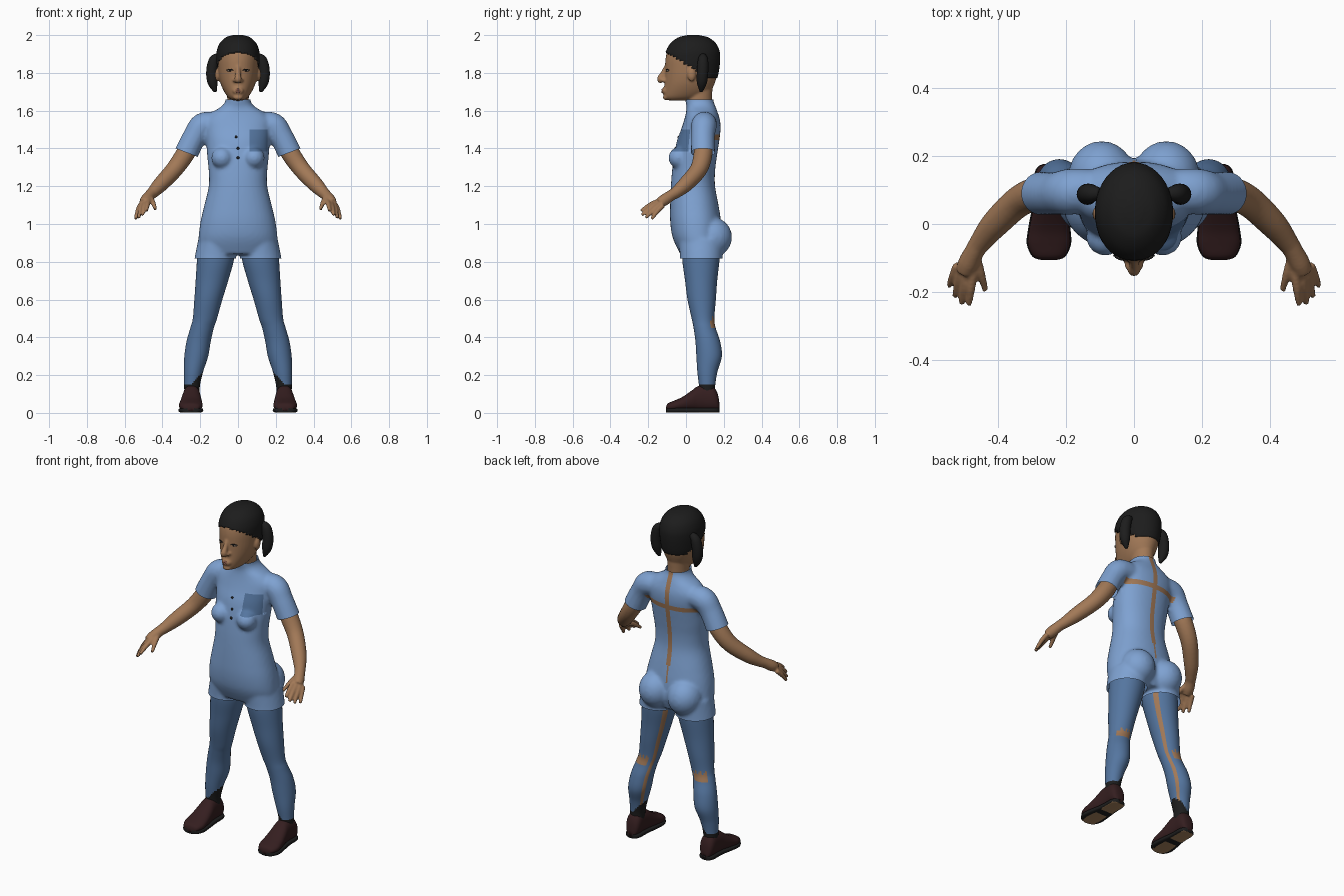
import bpy, bmesh, math
from mathutils import Vector, Matrix

if "Cube" in bpy.data.objects:
    bpy.data.objects.remove(bpy.data.objects["Cube"])


def material(name, rgb):
    m = bpy.data.materials.new(name)
    m.use_nodes = True
    m.diffuse_color = (*rgb, 1)
    for node in m.node_tree.nodes:
        if node.type == 'BSDF_PRINCIPLED':
            node.inputs["Base Color"].default_value = (*rgb, 1)
    return m


skin = material("skin brown", (.36, .19, .095))
light_blue = material("light blue cloth", (.21, .36, .64))
denim = material("dark blue cloth", (.09, .18, .35))
black = material("soft black", (.012, .012, .012))
maroon = material("dark maroon leather", (.035, .013, .014))
tan = material("tan sole", (.4, .23, .11))
lip = material("lip", (.27, .11, .075))
white = material("eye white", (.5, .42, .36))


def spline(rows, n):
    """Smooth rows of numbers, n steps between neighbours."""
    out = []
    for i in range(len(rows) - 1):
        a, b, c, d = (rows[max(i - 1, 0)], rows[i], rows[i + 1], rows[min(i + 2, len(rows) - 1)])
        for k in range(n):
            t = k / n
            out.append([q + .5 * t * (r - p + t * (2 * p - 5 * q + 4 * r - s + t * (3 * (q - r) + s - p)))
                        for p, q, r, s in zip(a, b, c, d)])
    return out + [list(rows[-1])]


def loft(bm, rings, sides=40, power=2.0):
    """Skin rings given as centre, half width vector, half depth vector."""
    def bend(v):
        return math.copysign(abs(v) ** (2 / power), v)
    loops = []
    for c, u, v in rings:
        angles = [2 * math.pi * i / sides for i in range(sides)]
        loops.append([bm.verts.new(c + u * bend(math.cos(a)) + v * bend(math.sin(a))) for a in angles])
    for a, b in zip(loops, loops[1:]):
        for i in range(sides):
            j = (i + 1) % sides
            bm.faces.new((a[i], a[j], b[j], b[i]))
    bm.faces.new(loops[0])
    bm.faces.new(loops[-1])


def stack(bm, rows, side=1, n=5, power=2.0):
    """Horizontal rings from rows of z, centre x, half width, front y, back y."""
    loft(bm, [(Vector((side * x, (f + b) / 2, z)), Vector((w, 0, 0)), Vector((0, (b - f) / 2, 0)))
              for z, x, w, f, b in spline(rows, n)], power=power)


def tube(bm, rows, side=1, n=5, sides=20):
    """Round limb through rows of x, y, z, radius."""
    rows = spline(rows, n)
    pts = [Vector((side * r[0], r[1], r[2])) for r in rows]
    span = pts[-1] - pts[0]
    axis = min(range(3), key=lambda i: abs(span[i]))
    ref = Vector([float(i == axis) for i in range(3)])
    rings = []
    for i, p in enumerate(pts):
        t = (pts[min(i + 1, len(pts) - 1)] - pts[max(i - 1, 0)]).normalized()
        u = t.cross(ref).normalized()
        rings.append((p, u * rows[i][3], t.cross(u) * rows[i][3]))
    loft(bm, rings, sides)


def ball(bm, centre, radii):
    bmesh.ops.create_uvsphere(bm, u_segments=24, v_segments=14, radius=1,
                              matrix=Matrix.Translation(centre) @ Matrix.Diagonal((*radii, 1)))


def fuse(bm, voxel, rounds):
    """Melt overlapping closed pieces into one smooth skin."""
    bmesh.ops.recalc_face_normals(bm, faces=bm.faces[:])
    me = bpy.data.meshes.new("fusing")
    bm.to_mesh(me)
    bm.free()
    ob = bpy.data.objects.new("fusing", me)
    bpy.context.scene.collection.objects.link(ob)
    mod = ob.modifiers.new("melt", 'REMESH')
    mod.mode = 'VOXEL'
    mod.voxel_size = voxel
    mod = ob.modifiers.new("relax", 'SMOOTH')
    mod.factor, mod.iterations = .5, rounds
    done = bpy.data.meshes.new_from_object(ob.evaluated_get(bpy.context.evaluated_depsgraph_get()))
    out = bmesh.new()
    out.from_mesh(done)
    bpy.data.objects.remove(ob)
    bpy.data.meshes.remove(me)
    bpy.data.meshes.remove(done)
    return out


def cut(bm, point, normal, test, clear=False):
    """Slice the faces that pass the test, optionally dropping the far side."""
    faces = [f for f in bm.faces if test(f.calc_center_median())]
    geom = set(faces)
    for f in faces:
        geom.update(f.edges)
        geom.update(f.verts)
    bmesh.ops.bisect_plane(bm, geom=list(geom), plane_co=point, plane_no=normal, clear_outer=clear)


def finish(name, bm, mats, rule=None):
    bmesh.ops.recalc_face_normals(bm, faces=bm.faces[:])
    bm.normal_update()
    if rule:
        for f in bm.faces:
            f.material_index = rule(f.calc_center_median(), f.normal)
    me = bpy.data.meshes.new(name)
    bm.to_mesh(me)
    bm.free()
    for m in mats:
        me.materials.append(m)
    me.shade_smooth()
    ob = bpy.data.objects.new(name, me)
    bpy.context.scene.collection.objects.link(ob)
    return ob


# Shirt with short legs and sleeves
bm = bmesh.new()
stack(bm, [(.84, 0, .19, -.03, .17), (.9, 0, .208, -.06, .19), (.95, 0, .207, -.076, .19),
           (1.02, 0, .197, -.084, .185), (1.1, 0, .178, -.084, .172), (1.2, 0, .155, -.08, .154),
           (1.28, 0, .155, -.074, .154), (1.36, 0, .163, -.064, .164), (1.44, 0, .168, -.048, .176),
           (1.5, 0, .177, -.026, .183), (1.55, 0, .177, -.01, .18), (1.59, 0, .14, 0, .168),
           (1.62, 0, .09, .003, .157), (1.65, 0, .067, -.003, .146), (1.69, 0, .067, -.006, .146)], power=2.2)
for s in (1, -1):
    stack(bm, [(.78, .122, .114, -.034, .195), (.83, .119, .109, -.032, .193), (.92, .11, .1, -.04, .2)], s)
    tube(bm, [(.11, .1, 1.53, .062), (.185, .095, 1.522, .068), (.228, .09, 1.465, .063),
              (.272, .09, 1.378, .064), (.286, .09, 1.34, .066)], s)
    ball(bm, (s * .095, .14, .93), (.098, .104, .105))
    ball(bm, (s * .085, -.038, 1.35), (.056, .055, .056))
bm = fuse(bm, .01, 5)
cut(bm, (0, 0, .817), (0, 0, -1), lambda c: c.z < .9, True)
cut(bm, (0, 0, 1.66), (0, 0, 1), lambda c: c.z > 1.6, True)
for s in (1, -1):
    cut(bm, (s * .272, .09, 1.378), (s * .36, 0, -.93), lambda c: c.x * s > .195 and c.z > 1.25, True)
    cut(bm, (s * .014, 0, 0), (1, 0, 0), lambda c: c.y > .09 and c.z > .98)
    cut(bm, (0, 0, 1.46 + s * .014), (0, 0, 1), lambda c: c.y > .1 and abs(c.x) < .19)
for x in (.062, .155):
    cut(bm, (x, 0, 0), (1, 0, 0), lambda c: c.y < .04 and 1.36 < c.z < 1.52)
for z in (1.385, 1.5):
    cut(bm, (0, 0, z), (0, 0, 1), lambda c: c.y < .04 and .04 < c.x < .18)


def shirt_colour(c, n):
    spine = abs(c.x) < .014 and c.z > (1.0 if abs(c.x) < .008 else 1.1)
    across = abs(c.z - 1.46) < .014 and abs(c.x) < .175
    if c.y > .1 and (spine or across):
        return 1
    return 2 if c.y < .04 and .062 < c.x < .155 and 1.385 < c.z < 1.5 else 0


finish("shirt", bm, [light_blue, skin, denim], shirt_colour)

# Buttons down the chest
bm = bmesh.new()
for x, y, z in ((-.01, -.037, 1.46), (0, -.053, 1.4), (0, -.063, 1.35)):
    ball(bm, (x, y, z), (.008, .008, .008))
finish("buttons", bm, [black])

for s, word in ((1, "left"), (-1, "right")):
    # Trouser leg with inner seam gap, knee tear and dark ankle
    bm = bmesh.new()
    stack(bm, [(.9, .115, .09, -.01, .175), (.82, .118, .098, -.02, .178), (.7, .138, .086, -.005, .165),
               (.6, .157, .074, .008, .158), (.5, .175, .064, .03, .15), (.45, .19, .062, .04, .157),
               (.38, .208, .064, .05, .18), (.3, .221, .063, .055, .19), (.22, .235, .051, .06, .167),
               (.15, .243, .042, .068, .155), (.1, .244, .04, .07, .155)], s, 7)

    def leg_colour(c, n):
        inner = -n.x * s
        if c.z < .15 + .07 * max(0, inner):
            return 2
        if 25 < math.degrees(math.atan2(n.y, inner)) < 43:
            return 1
        ragged = .012 * math.sin(c.x * 250)
        return 1 if n.y > .6 and inner < .4 and .452 < c.z < .5 + ragged else 0
    finish(word + "_trouser_leg", bm, [denim, skin, black], leg_colour)

    # Shoe upper and sole, skinned from toe to heel
    shoe = spline([(-.106, .25, .018, .03), (-.096, .25, .045, .05), (-.06, .25, .062, .066),
                   (-.02, .249, .06, .084), (.03, .247, .053, .118), (.06, .246, .048, .14),
                   (.1, .246, .045, .148), (.145, .246, .044, .138), (.168, .246, .034, .1),
                   (.177, .246, .015, .05)], 4)
    bm = bmesh.new()
    loft(bm, [(Vector((s * x, y, (.01 + t) / 2)), Vector((w, 0, 0)), Vector((0, 0, (t - .01) / 2)))
              for y, x, w, t in shoe], 28, 2.3)
    finish(word + "_shoe", bm, [maroon])
    bm = bmesh.new()
    loft(bm, [(Vector((s * x, y, .014)), Vector((w + .003, 0, 0)), Vector((0, 0, .013)))
              for y, x, w, t in shoe], 28, 4)
    finish(word + "_sole", bm, [black, tan],
           lambda c, n: int(n.z < -.8 and abs(c.x - s * .248) < .04 and not .02 < c.y < .06))

    # Arm, palm and fingers
    bm = bmesh.new()
    tube(bm, [(.235, .09, 1.45, .046), (.28, .09, 1.37, .05), (.338, .066, 1.288, .046),
              (.408, .0, 1.212, .041), (.45, -.052, 1.168, .032), (.467, -.078, 1.152, .029),
              (.486, -.115, 1.127, .031), (.497, -.142, 1.11, .027)], s)
    for base, tip in (((.472, -.135, 1.125), (.485, -.238, 1.07)), ((.49, -.14, 1.115), (.507, -.235, 1.047)),
                      ((.507, -.135, 1.105), (.526, -.213, 1.032)), ((.518, -.12, 1.1), (.543, -.182, 1.026)),
                      ((.464, -.095, 1.14), (.436, -.195, 1.077))):
        a, b = Vector(base), Vector(tip)
        mid = (a + b) / 2 + Vector((0, 0, .006))
        tube(bm, [(*a, .014), (*mid, .013), (*b, .009)], s, 4, 12)
    finish(word + "_arm", fuse(bm, .006, 3), [skin])

    # Eye, pupil and lash line
    bm = bmesh.new()
    ball(bm, (s * .042, -.095, 1.812), (.015, .009, .006))
    finish(word + "_eye", bm, [white])
    bm = bmesh.new()
    ball(bm, (s * .042, -.1, 1.812), (.006, .006, .0055))
    tube(bm, [(.024, -.105, 1.813, .002), (.042, -.103, 1.819, .003), (.06, -.092, 1.815, .002)], s, 4, 8)
    finish(word + "_pupil_and_lash", bm, [black])

    # Pigtail
    bm = bmesh.new()
    tube(bm, [(.1, .09, 1.89, .016), (.126, .09, 1.868, .027), (.138, .088, 1.81, .03),
              (.134, .084, 1.75, .027), (.12, .08, 1.7, .008)], s)
    finish(word + "_pigtail", bm, [black])

# Head, neck, nose and ears
skull = [(1.655, 0, .03, -.098, .03), (1.67, 0, .052, -.117, .09), (1.7, 0, .073, -.118, .13),
         (1.74, 0, .091, -.114, .15), (1.78, 0, .101, -.112, .163), (1.82, 0, .106, -.111, .17),
         (1.87, 0, .109, -.109, .174), (1.91, 0, .106, -.1, .17), (1.95, 0, .09, -.076, .15),
         (1.98, 0, .058, -.035, .11), (1.992, 0, .02, .015, .06)]
bm = bmesh.new()
stack(bm, skull)
stack(bm, [(1.58, 0, .056, .008, .136), (1.66, 0, .057, .002, .137), (1.74, 0, .06, .0, .142)])
tube(bm, [(0, -.104, 1.835, .011), (0, -.122, 1.795, .014), (0, -.135, 1.767, .019), (0, -.125, 1.752, .013)])
ball(bm, (0, -.112, 1.705), (.03, .016, .02))
ball(bm, (0, -.108, 1.67), (.026, .014, .014))
for s in (1, -1):
    ball(bm, (s * .017, -.12, 1.76), (.012, .014, .01))
    ball(bm, (s * .108, .03, 1.79), (.014, .022, .035))
finish("head", fuse(bm, .006, 3), [skin])

# Lips
bm = bmesh.new()
for z, w in ((1.711, .024), (1.699, .021)):
    tube(bm, [(-w, -.115, 1.705, .002), (0, -.125, z, .006), (w, -.115, 1.705, .002)], 1, 5, 10)
finish("lips", bm, [lip])

# Hair cap trimmed along the hairline
bm = bmesh.new()
stack(bm, [(z + .008, x, w + .006, f - .005, b + .007) for z, x, w, f, b in skull[3:]], 1, 6)
low = [f for f in bm.faces if f.calc_center_median().z < max(1.775, 1.905 - .6 * (f.calc_center_median().y + .1))]
bmesh.ops.delete(bm, geom=low, context='FACES')
hair = finish("hair", bm, [black])
mod = hair.modifiers.new("thickness", 'SOLIDIFY')
mod.thickness = .012
